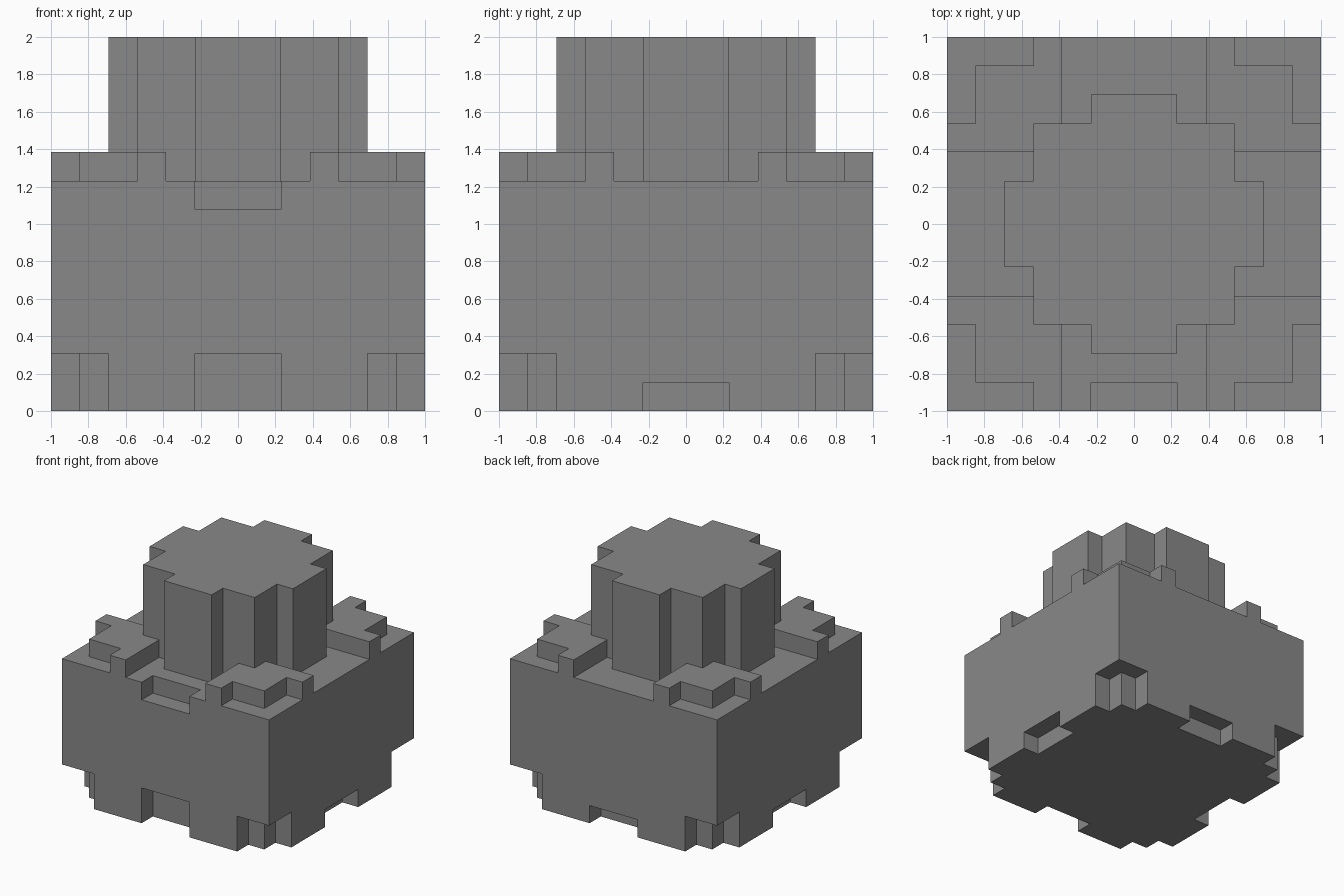
import bpy
import bmesh
from itertools import product
from mathutils import Vector

cube = bpy.data.objects.get("Cube")
if cube:
    bpy.data.objects.remove(cube)

N = 13            # blocks along each side
UNIT = 2 / N      # size of one block

grey = bpy.data.materials.new("plain grey")
grey.use_nodes = True
grey.diffuse_color = (0.25, 0.25, 0.25, 1)
grey.node_tree.nodes["Principled BSDF"].inputs["Base Color"].default_value = grey.diffuse_color


def box(x, y, z):
    """Set of blocks filling three half-open ranges."""
    return set(product(range(*x), range(*y), range(*z)))


def four_corners(blocks):
    """Mirror blocks across both centre planes."""
    last = N - 1
    return {(a, b, z) for x, y, z in blocks for a in (x, last - x) for b in (y, last - y)}


def build(name, blocks):
    """Skin the blocks with their outer faces and merge the flat areas."""
    bm = bmesh.new()
    verts = {}

    def vert(p):
        if p not in verts:
            verts[p] = bm.verts.new(Vector(p) * UNIT - Vector((1, 1, 0)))
        return verts[p]

    for cell in blocks:
        for axis, side in product(range(3), (0, 1)):
            near = list(cell)
            near[axis] += 2 * side - 1
            if tuple(near) in blocks:
                continue
            u, v = (axis + 1) % 3, (axis + 2) % 3
            ring = []
            for du, dv in ((0, 0), (1, 0), (1, 1), (0, 1)):
                p = list(cell)
                p[axis] += side
                p[u] += du
                p[v] += dv
                ring.append(vert(tuple(p)))
            bm.faces.new(ring if side else ring[::-1])
    bmesh.ops.dissolve_limit(bm, angle_limit=0.01, verts=bm.verts[:], edges=bm.edges[:])
    mesh = bpy.data.meshes.new(name)
    bm.to_mesh(mesh)
    bm.free()
    mesh.materials.append(grey)
    obj = bpy.data.objects.new(name, mesh)
    bpy.context.collection.objects.link(obj)


FULL, MID, EDGE, FAR = (0, N), (5, 8), (0, 1), (N - 1, N)

# Main block with a raised pad on each corner
body = box(FULL, FULL, (0, 8)) | four_corners(box((0, 4), (0, 4), (8, 9)))

# Stepped rim around the outside of each pad
body -= four_corners(box((0, 3), EDGE, (8, 9)) | box(EDGE, (0, 3), (8, 9)))

# Stepped cuts under the lower corners
body -= four_corners(box((0, 2), EDGE, (0, 2)) | box(EDGE, (0, 2), (0, 2)))

# Notches along the bottom edges, taller at the front
body -= box(MID, EDGE, (0, 2)) | box(MID, FAR, (0, 1))
body -= box(EDGE, MID, (0, 1)) | box(FAR, MID, (0, 1))

# Notch in the top front edge
body -= box(MID, EDGE, (7, 8))
build("body_block", body)

# Rounded tower on top
TALL = (8, N)
tower = box((3, 10), (3, 10), TALL) | box((2, 11), MID, TALL) | box(MID, (2, 11), TALL)
build("tower", tower)
